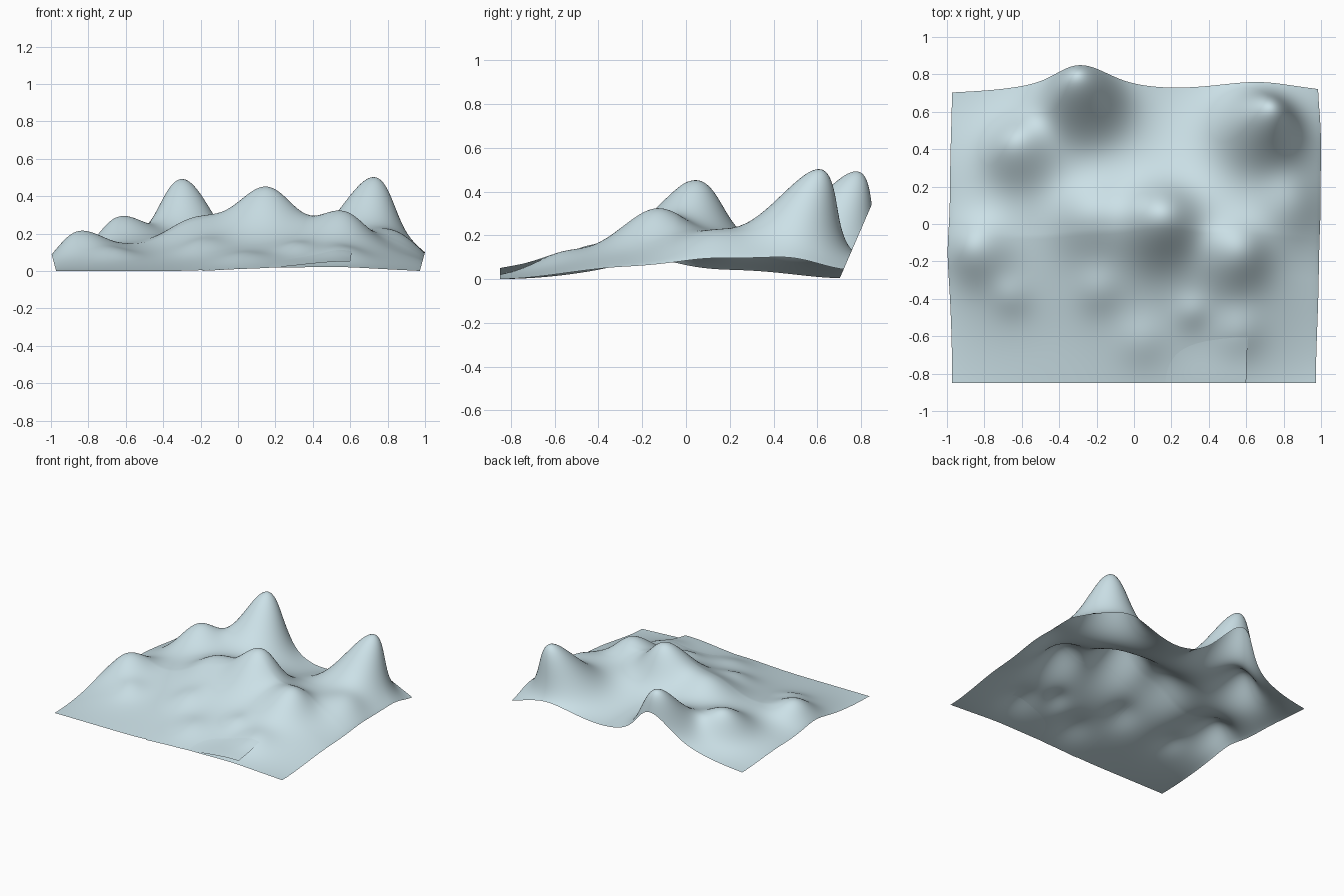
import bpy, math

if "Cube" in bpy.data.objects:
    bpy.data.objects.remove(bpy.data.objects["Cube"])

FAN = 0.28            # heights lean outward from the front middle
FRONT, BACK, SIDE = -0.85, 0.698, 0.97

# Hills: apex x, y, z and spread
HILLS = [
    (-0.297, 0.785, 0.50, 0.11), (0.725, 0.615, 0.51, 0.112),
    (0.15, 0.045, 0.46, 0.118), (0.56, -0.15, 0.328, 0.11),
    (-0.635, 0.43, 0.30, 0.11), (-0.24, 0.05, 0.295, 0.125),
    (-0.85, -0.13, 0.222, 0.105), (-0.66, -0.38, 0.125, 0.07),
    (-0.19, -0.35, 0.168, 0.08), (0.31, -0.47, 0.155, 0.06),
    (0.56, -0.58, 0.13, 0.09), (0.04, -0.62, 0.10, 0.09),
    (0.84, 0.12, 0.222, 0.11),
]


def smooth(a, b, t):
    t = min(max((t - a) / (b - a), 0), 1)
    return t * t * (3 - 2 * t)


# Gentle rise of the ground between the hills
def base(u, v):
    across = max(math.cos(math.pi / 2 * u / SIDE), 0) ** 0.8
    along = min((v - FRONT) / 0.75, 1) * (1 - 0.75 * smooth(-0.05, BACK, v))
    right = 0.045 * smooth(0.2, 0.95, u) * smooth(FRONT, -0.3, v) * (1 - 0.5 * smooth(0.4, BACK, v))
    left = 0.022 * smooth(-0.4, -0.95, u) * smooth(FRONT, -0.3, v) * (1 - smooth(0.2, BACK, v))
    front = 0.02 * across * smooth(-0.4, 0.6, u)
    return 0.008 + front + 0.12 * across * along + right + left


# Undo the lean to find each hill's foot
centres = [(x / (1 + FAN * z), (y - FRONT) / (1 + FAN * z) + FRONT, z, s) for x, y, z, s in HILLS]
amps = [0.0] * len(centres)


# Rounded top with a flared skirt
def height(u, v):
    h = base(u, v)
    for (cu, cv, z, s), a in zip(centres, amps):
        q = ((u - cu) ** 2 + (v - cv) ** 2) / (2 * s * s)
        h += a * (0.63 * math.exp(-q) + 0.37 * math.exp(-q / 3.7))
    return h


# Settle the hill strengths so every apex reaches its height
for _ in range(60):
    for i, (cu, cv, z, s) in enumerate(centres):
        amps[i] += 0.9 * (z - height(cu, cv))

material = bpy.data.materials.new("pale_blue")
material.diffuse_color = (0.60, 0.75, 0.80, 1)
material.use_nodes = True
material.node_tree.nodes["Principled BSDF"].inputs["Base Color"].default_value = material.diffuse_color


def sheet(name, u0, u1, v0, v1, nx, ny, lift):
    verts, faces = [], []
    for j in range(ny + 1):
        v = v0 + (v1 - v0) * j / ny
        for i in range(nx + 1):
            u = u0 + (u1 - u0) * i / nx
            h = max(height(u, v) + lift(u, v), 0)
            verts.append((u * (1 + FAN * h), FRONT + (v - FRONT) * (1 + FAN * h), h))
    for j in range(ny):
        for i in range(nx):
            a = j * (nx + 1) + i
            faces.append((a, a + 1, a + nx + 2, a + nx + 1))
    mesh = bpy.data.meshes.new(name)
    mesh.from_pydata(verts, [], faces)
    mesh.shade_smooth()
    mesh.materials.append(material)
    ob = bpy.data.objects.new(name, mesh)
    bpy.context.collection.objects.link(ob)
    return min(p[2] for p in verts), ob


# Main terrain, and the overlapping patch whose front right corner lifts off it
low, terrain = sheet("terrain", -SIDE, SIDE, FRONT, BACK, 150, 120, lambda u, v: 0)
_, patch = sheet("overlapping_patch", -0.19, 0.59, FRONT, -0.2, 60, 50,
                 lambda u, v: -0.004 + 0.034 * smooth(0.05, 0.6, u) * (1 - smooth(-0.85, -0.55, v)))
terrain.location.z = patch.location.z = -low
